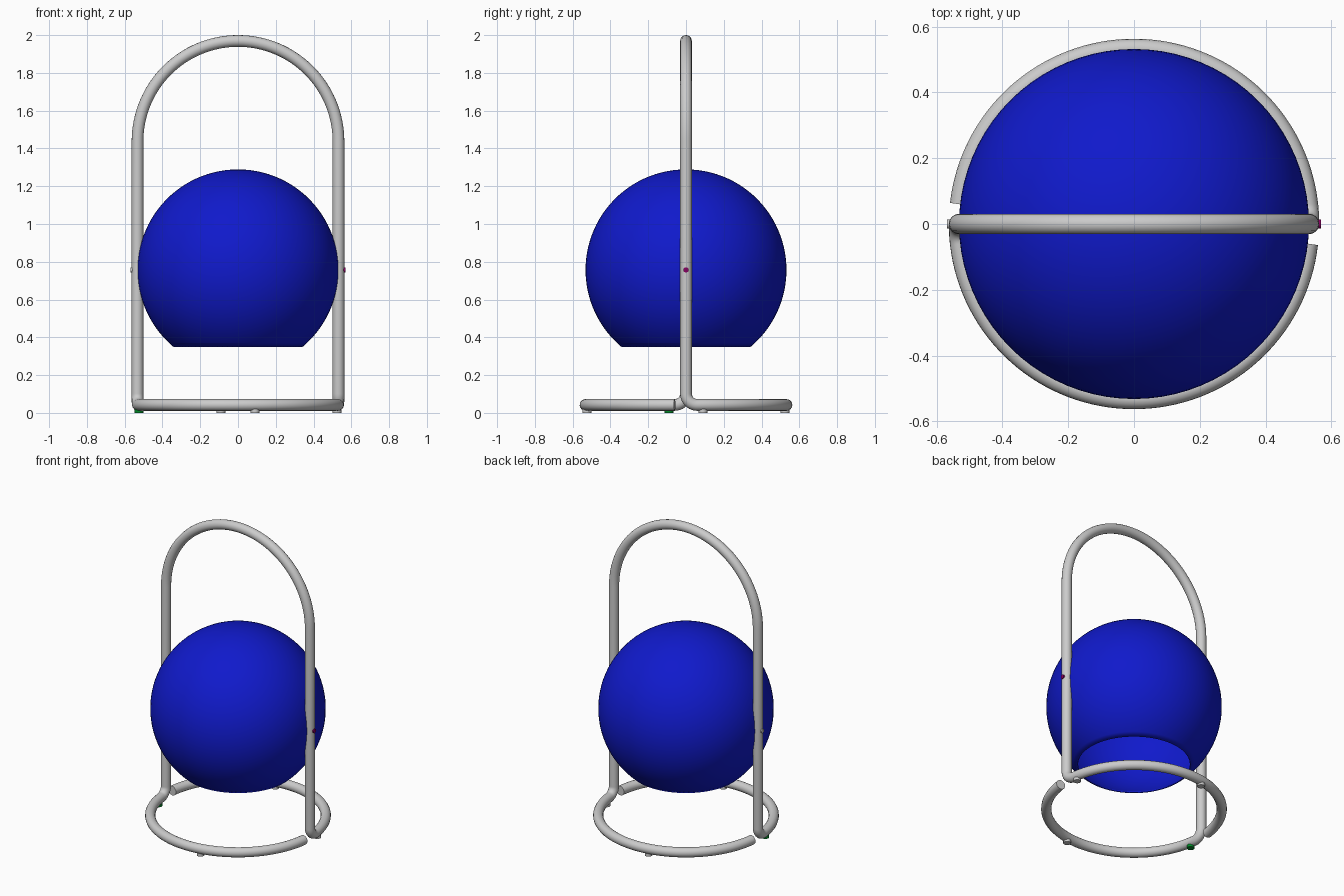
import bpy, bmesh
from math import sin, cos, pi, sqrt, asin
from mathutils import Vector

if "Cube" in bpy.data.objects:
    bpy.data.objects.remove(bpy.data.objects["Cube"])

R = 0.532        # radius of hoop, ring and globe
TUBE = 0.031
RING_Z = 0.042
BEND = 0.06
ARCH_Z = 2 - R - TUBE
GLOBE_Z = 0.757


def material(name, rgb):
    m = bpy.data.materials.new(name)
    m.diffuse_color = (*rgb, 1)
    m.use_nodes = True
    m.node_tree.nodes["Principled BSDF"].inputs["Base Color"].default_value = m.diffuse_color
    return m


blue = material("blue", (0.005, 0.01, 0.6))
red = material("dark_red", (0.25, 0.0, 0.12))
green = material("green", (0.0, 0.25, 0.02))


def smooth(ob):
    bpy.ops.object.select_all(action='DESELECT')
    bpy.context.view_layer.objects.active = ob
    ob.select_set(True)
    bpy.ops.object.shade_smooth_by_angle()


def link(name, data):
    ob = bpy.data.objects.new(name, data)
    bpy.context.collection.objects.link(ob)
    return ob


# One continuous bent tube: half ring, bend, leg, half arch, then the same turned 180 degrees
gap = BEND / R
half = []
for i in range(65):
    a = (pi - gap) + (2 * gap - pi) * i / 64
    half.append(Vector((R * cos(a), R * sin(a), RING_Z)))
for i in range(1, 11):
    p = pi / 2 * i / 10
    a = gap * (1 - sin(p))
    half.append(Vector((R * cos(a), R * sin(a), RING_Z + BEND * (1 - cos(p)))))
for i in range(33):
    a = pi / 2 * i / 32
    half.append(Vector((R * cos(a), 0, ARCH_Z + R * sin(a))))
path = half + [Vector((-p.x, -p.y, p.z)) for p in reversed(half[:-1])]

curve = bpy.data.curves.new("tube_frame", 'CURVE')
curve.dimensions = '3D'
curve.bevel_depth = TUBE
curve.bevel_resolution = 6
curve.use_fill_caps = True
spline = curve.splines.new('POLY')
spline.points.add(len(path) - 1)
for pt, co in zip(spline.points, path):
    pt.co = (*co, 1)
frame = link("tube_frame", curve)
bpy.context.view_layer.objects.active = frame
frame.select_set(True)
bpy.ops.object.convert(target='MESH')
smooth(bpy.context.view_layer.objects.active)

# Globe shade: arc spun around z, open at the bottom, thin wall
bm = bmesh.new()
low = -asin((GLOBE_Z - 0.35) / R)
arc = []
for i in range(41):
    a = pi / 2 + (low - pi / 2) * i / 40
    arc.append(bm.verts.new((R * cos(a), 0, R * sin(a))))
edges = [bm.edges.new(e) for e in zip(arc, arc[1:])]
bmesh.ops.spin(bm, geom=arc + edges, cent=(0, 0, 0), axis=(0, 0, 1),
               angle=2 * pi, steps=80, use_duplicate=False)
bmesh.ops.remove_doubles(bm, verts=bm.verts, dist=1e-4)
bmesh.ops.recalc_face_normals(bm, faces=bm.faces)
if sum(f.normal.dot(f.calc_center_median()) for f in bm.faces) < 0:
    bmesh.ops.reverse_faces(bm, faces=bm.faces)
mesh = bpy.data.meshes.new("globe_shade")
bm.to_mesh(mesh)
bm.free()
mesh.materials.append(blue)
globe = link("globe_shade", mesh)
globe.location.z = GLOBE_Z
smooth(globe)
wall = globe.modifiers.new("wall", 'SOLIDIFY')
wall.thickness = 0.006
wall.offset = -1


def disc(name, loc, radius, depth, rot=(0, 0, 0), mat=None):
    bpy.ops.mesh.primitive_cylinder_add(vertices=24, radius=radius, depth=depth,
                                        location=loc, rotation=rot)
    ob = bpy.context.object
    ob.name = name
    if mat:
        ob.data.materials.append(mat)
    smooth(ob)


# Pivot pins through the legs
for name, s, mat in (("right_pin", 1, red), ("left_pin", -1, None)):
    disc(name, (s * 0.545, 0, GLOBE_Z), 0.014, 0.046, (0, pi / 2, 0), mat)

# Feet under the ring
fx, fy = sqrt(R * R - 0.09 ** 2), 0.09
for name, x, y, mat in (("left_foot", -fx, -fy, green), ("right_foot", fx, fy, None),
                        ("front_foot", fy, -fx, None), ("back_foot", -fy, fx, None)):
    disc(name, (x, y, 0.01), 0.023, 0.02, mat=mat)
